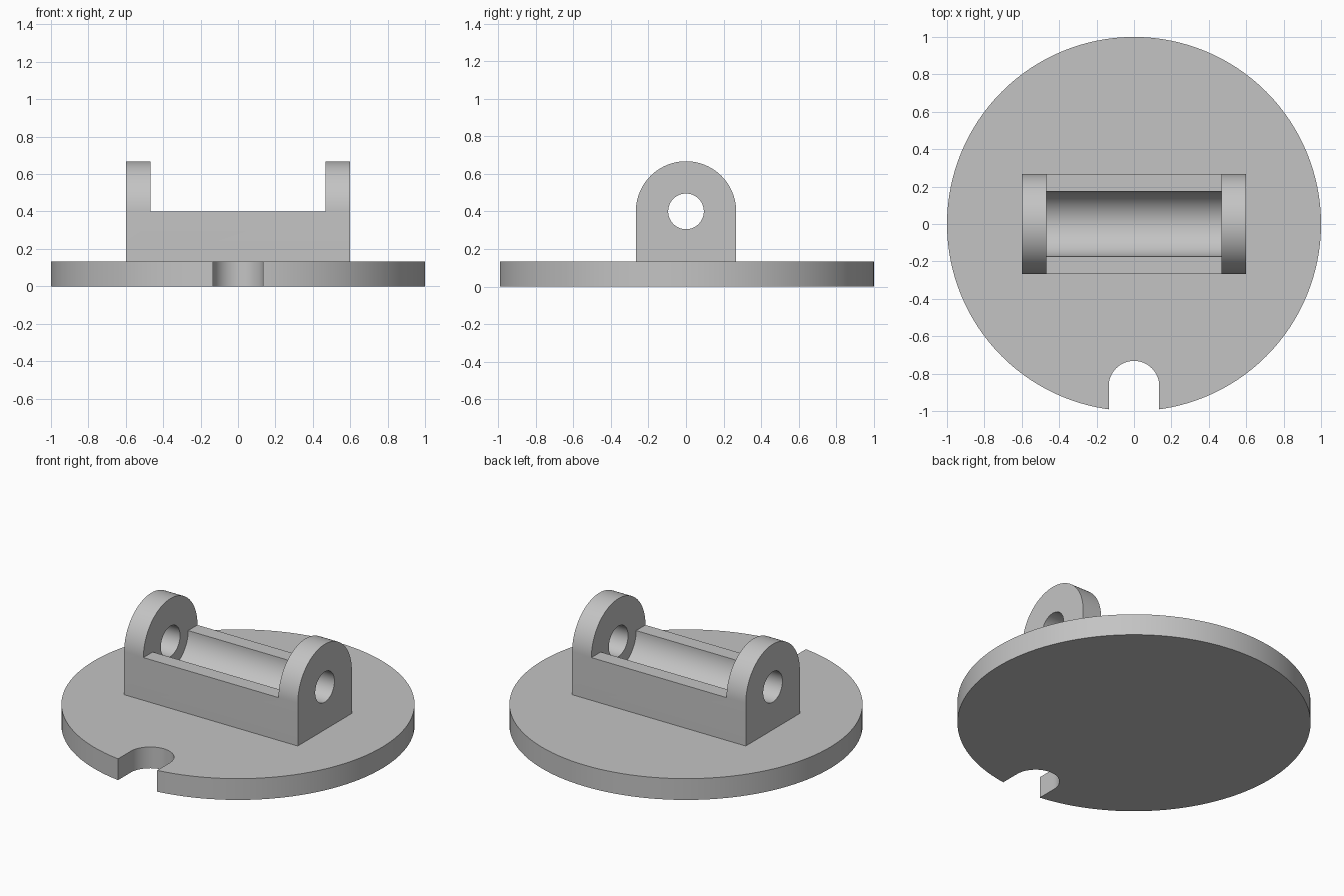
import bpy, bmesh
from math import sin, cos, pi, radians

default_cube = bpy.data.objects.get("Cube")
if default_cube:
    bpy.data.objects.remove(default_cube)

BASE_TOP = 0.133
AXIS_Z = 0.4          # height of the pin axis
LUG_R = 0.267         # rounded lug radius, also half the body depth
BODY_X = 0.6          # half length of the body
INNER_X = 0.467       # inner face of each lug

grey = bpy.data.materials.new("plain_grey")
grey.use_nodes = True
grey.diffuse_color = (0.55, 0.55, 0.55, 1)
grey.node_tree.nodes["Principled BSDF"].inputs["Base Color"].default_value = (0.55, 0.55, 0.55, 1)


def arc(cu, cv, r, start, end, steps):
    """Points along a circular arc, angles in degrees."""
    angles = [radians(start + (end - start) * i / steps) for i in range(steps + 1)]
    return [(cu + r * cos(a), cv + r * sin(a)) for a in angles]


def prism(name, profile, low, high, axis):
    """Extrude a closed 2D profile along x (profile in y, z) or z (profile in x, y)."""
    bm = bmesh.new()
    verts = [bm.verts.new((low, u, v) if axis == "x" else (u, v, low)) for u, v in profile]
    face = bm.faces.new(verts)
    result = bmesh.ops.extrude_face_region(bm, geom=[face])
    step = high - low
    moved = [g for g in result["geom"] if isinstance(g, bmesh.types.BMVert)]
    bmesh.ops.translate(bm, verts=moved, vec=(step, 0, 0) if axis == "x" else (0, 0, step))
    bmesh.ops.recalc_face_normals(bm, faces=bm.faces)
    mesh = bpy.data.meshes.new(name)
    bm.to_mesh(mesh)
    bm.free()
    mesh.materials.append(grey)
    obj = bpy.data.objects.new(name, mesh)
    bpy.context.collection.objects.link(obj)
    return obj


def cut(target, cutter):
    """Subtract the cutter from the target and discard it."""
    mod = target.modifiers.new("cut", "BOOLEAN")
    mod.operation = "DIFFERENCE"
    mod.solver = "EXACT"
    mod.object = cutter
    bpy.context.view_layer.update()
    graph = bpy.context.evaluated_depsgraph_get()
    mesh = bpy.data.meshes.new_from_object(target.evaluated_get(graph))
    target.modifiers.clear()
    target.data = mesh
    bpy.data.objects.remove(cutter)


# Round base plate with a round-ended notch at the front
base = prism("base_plate", arc(0, 0, 1, 0, 360, 128)[:-1], 0, BASE_TOP, "z")
notch = arc(0, -0.867, 0.135, 0, 180, 32) + [(-0.135, -1.2), (0.135, -1.2)]
cut(base, prism("notch_cutter", notch, -0.1, 0.3, "z"))

# Arched body running the full length
arch = arc(0, AXIS_Z, LUG_R, 0, 180, 48) + [(-LUG_R, BASE_TOP), (LUG_R, BASE_TOP)]
bracket = prism("bracket", arch, -BODY_X, BODY_X, "x")

# Open the middle between the two lugs, with a half-round trough below
opening = arc(0, AXIS_Z, 0.175, 180, 360, 48) + [(0.4, AXIS_Z), (0.4, 0.8), (-0.4, 0.8), (-0.4, AXIS_Z)]
cut(bracket, prism("trough_cutter", opening, -INNER_X, INNER_X, "x"))

# Pin hole through both lugs
hole = arc(0, AXIS_Z, 0.095, 0, 360, 48)[:-1]
cut(bracket, prism("hole_cutter", hole, -0.8, 0.8, "x"))

# Smooth the curved walls, keep the corners crisp
bpy.ops.object.select_all(action="DESELECT")
for part in (base, bracket):
    part.select_set(True)
bpy.context.view_layer.objects.active = bracket
bpy.ops.object.shade_smooth_by_angle(angle=radians(30))
